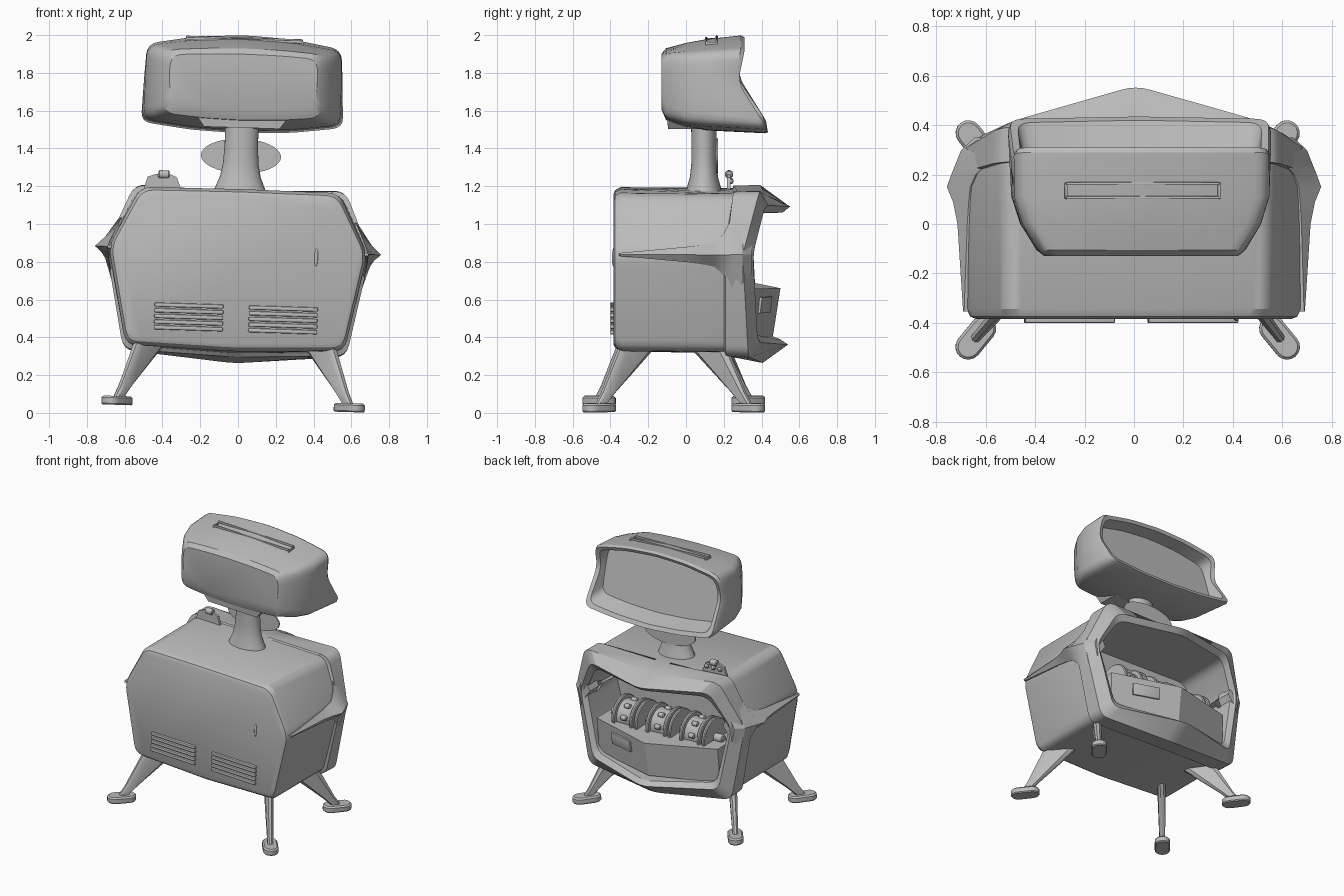
import bpy, bmesh
from math import sin, cos, pi, radians, atan2
from mathutils import Matrix, Vector

if "Cube" in bpy.data.objects:
    bpy.data.objects.remove(bpy.data.objects["Cube"])

grey = bpy.data.materials.new("plain_grey")
grey.use_nodes = True
grey.diffuse_color = (0.5, 0.5, 0.5, 1)
grey.node_tree.nodes["Principled BSDF"].inputs["Base Color"].default_value = (0.5, 0.5, 0.5, 1)

# The whole machine leans slightly to its left
PIVOT = Vector((0, 0, 0.86))
LEAN = Matrix.Translation(PIVOT) @ Matrix.Rotation(radians(1.8), 4, 'Y') @ Matrix.Translation(-PIVOT)


def finish(bm, name, angle=35):
    bmesh.ops.recalc_face_normals(bm, faces=bm.faces)
    mesh = bpy.data.meshes.new(name)
    bm.to_mesh(mesh)
    bm.free()
    mesh.materials.append(grey)
    obj = bpy.data.objects.new(name, mesh)
    bpy.context.collection.objects.link(obj)
    obj.matrix_world = LEAN
    bpy.ops.object.select_all(action='DESELECT')
    obj.select_set(True)
    bpy.context.view_layer.objects.active = obj
    bpy.ops.object.shade_smooth_by_angle(angle=radians(angle))


def loft(name, loops, angle=35):
    """Bridge equal loops of points and cap both ends."""
    bm = bmesh.new()
    rings = [[bm.verts.new(p) for p in loop] for loop in loops]
    n = len(rings[0])
    for a, b in zip(rings, rings[1:]):
        for i in range(n):
            j = (i + 1) % n
            bm.faces.new((a[i], a[j], b[j], b[i]))
    bm.faces.new(rings[0])
    bm.faces.new(rings[-1])
    finish(bm, name, angle)


def outline(half, radius, seg=4):
    """Mirror a half outline (top centre to bottom centre) and round its corners."""
    full = [Vector(p) for p in half]
    full += [Vector((-p[0], p[1], p[2])) for p in half[-2:0:-1]]
    pts = []
    for i, p in enumerate(full):
        before, after = full[i - 1] - p, full[(i + 1) % len(full)] - p
        a = p + before.normalized() * min(radius, before.length * 0.45)
        b = p + after.normalized() * min(radius, after.length * 0.45)
        for k in range(seg + 1):
            t = k / seg
            pts.append(a * (1 - t) ** 2 + p * 2 * t * (1 - t) + b * t * t)
    return pts


def arched(half):
    """Bow the top and bottom edges of a half outline outwards."""
    p = [Vector(q) for q in half]
    bow = Vector((0, 0, 0.25 * (p[0].z - p[1].z)))
    dip = Vector((0, 0, 0.25 * (p[-1].z - p[-2].z)))
    return [p[0], p[0].lerp(p[1], 0.5) + bow, *p[1:-1], p[-1].lerp(p[-2], 0.5) + dip, p[-1]]


def flat(y, *xz):
    return [(x, y, z) for x, z in xz]


def ellipse(rx, ry, z, centre, n=32):
    return [(centre[0] + rx * cos(2 * pi * i / n), centre[1] + ry * sin(2 * pi * i / n), z) for i in range(n)]


def box(name, matrix, size, bevel):
    bm = bmesh.new()
    bmesh.ops.create_cube(bm, size=1, matrix=matrix @ Matrix.Diagonal((*size, 1)))
    bmesh.ops.bevel(bm, geom=bm.edges[:], offset=bevel, segments=2, affect='EDGES', profile=0.5)
    finish(bm, name)


def drum(name, centre, radius, width, bevel=0.006):
    """Cylinder lying along x."""
    prof = [(-width / 2, radius - bevel), (-width / 2 + bevel, radius), (width / 2 - bevel, radius), (width / 2, radius - bevel)]
    x, y, z = centre
    loft(name, [[(x + dx, y + r * cos(2 * pi * i / 28), z + r * sin(2 * pi * i / 28)) for i in range(28)]
                for dx, r in prof])


# Cabinet: front cap, body, flared rear frame, open cavity
cabinet = [
    flat(-0.385, (0, 1.145), (0.5, 1.14), (0.645, 0.86), (0.555, 0.385), (0, 0.365)),
    flat(-0.375, (0, 1.17), (0.515, 1.165), (0.67, 0.86), (0.57, 0.365), (0, 0.345)),
    flat(-0.345, (0, 1.185), (0.525, 1.18), (0.685, 0.86), (0.58, 0.345), (0, 0.325)),
    [(0, 0.25, 1.175), (0.535, 0.25, 1.175), (0.69, 0.2, 0.86), (0.575, 0.2, 0.34), (0, 0.23, 0.315)],
    [(0, 0.27, 1.175), (0.56, 0.25, 1.19), (0.7, 0.21, 0.86), (0.592, 0.21, 0.32), (0, 0.25, 0.295)],
    [(0, 0.42, 1.155), (0.555, 0.39, 1.195), (0.695, 0.3, 0.86), (0.59, 0.33, 0.315), (0, 0.41, 0.262)],
    [(0, 0.56, 1.092), (0.49, 0.42, 1.115), (0.625, 0.355, 0.86), (0.52, 0.38, 0.39), (0, 0.55, 0.36)],
    [(0, 0.52, 1.06), (0.46, 0.4, 1.075), (0.59, 0.33, 0.86), (0.49, 0.36, 0.43), (0, 0.51, 0.385)],
    flat(0.0, (0, 1.06), (0.45, 1.06), (0.58, 0.86), (0.48, 0.43), (0, 0.4)),
]
loft("cabinet", [outline(h, 0.06) for h in cabinet], 28)

# Pointed side fins that hug the body and spread into the frame: (y, outer x, half height)
FIN = [(-0.355, 0.692, 0.008), (0.0, 0.715, 0.04), (0.09, 0.733, 0.052), (0.15, 0.758, 0.065),
       (0.2, 0.74, 0.11), (0.245, 0.722, 0.2), (0.3, 0.7, 0.17), (0.35, 0.645, 0.1)]
for side, label in ((1, "left"), (-1, "right")):
    loft(label + "_fin", [[(side * x, y, 0.86), (side * (min(x, 0.695) - 0.46 * h), y, 0.86 + h), (side * 0.55, y, 0.86),
                           (side * (min(x, 0.695) - 0.19 * h), y, 0.86 - h)] for y, x, h in FIN], 25)

# Head housing with recessed screen
head = [
    flat(-0.13, (0, 1.9), (0.385, 1.885), (0.395, 1.77), (0.375, 1.62), (0, 1.61)),
    flat(-0.105, (0, 1.93), (0.415, 1.91), (0.425, 1.76), (0.415, 1.575), (0, 1.55)),
    flat(0.0, (0, 1.96), (0.48, 1.92), (0.487, 1.76), (0.483, 1.55), (0, 1.515)),
    flat(0.11, (0, 1.98), (0.515, 1.93), (0.52, 1.76), (0.52, 1.54), (0, 1.495)),
    [(0, 0.29, 2.0), (0.515, 0.29, 1.94), (0.525, 0.255, 1.77), (0.535, 0.4, 1.525), (0, 0.42, 1.48)],
    [(0, 0.31, 1.99), (0.505, 0.31, 1.93), (0.515, 0.275, 1.77), (0.525, 0.425, 1.53), (0, 0.435, 1.485)],
    [(0, 0.3, 1.968), (0.48, 0.3, 1.91), (0.485, 0.265, 1.77), (0.495, 0.41, 1.555), (0, 0.42, 1.513)],
    [(0, 0.2, 1.955), (0.465, 0.2, 1.895), (0.47, 0.237, 1.77), (0.475, 0.28, 1.585), (0, 0.285, 1.545)],
]
loft("head", [outline(arched(h), 0.06) for h in head], 30)

# Slot lip on the head and plate under its brow
for y, z in ((0.107, 1.973), (0.163, 1.98)):
    box("slot_lip", Matrix.Translation((0, y, z)), (0.62, 0.012, 0.016), 0.004)
for x in (-0.31, 0.31):
    box("slot_end", Matrix.Translation((x, 0.135, 1.965)), (0.012, 0.066, 0.02), 0.004)
loft("brow_plate", [[(-w, y, z), (w, y, z), (w, 0.1, z), (-w, 0.1, z)]
                    for w, y, z in ((0.2, -0.095, 1.51), (0.24, -0.1, 1.565))])

# Flared neck and the oval plate behind it
NECK = [(1.17, 0.14, 0.095), (1.2, 0.128, 0.088), (1.25, 0.108, 0.074), (1.32, 0.094, 0.067),
        (1.42, 0.088, 0.066), (1.53, 0.09, 0.068)]
loft("neck", [ellipse(rx, ry, z, (0, 0.095)) for z, rx, ry in NECK])
loft("oval_plate", [[(x, y, 1.36 + v) for x, v, _ in ellipse(0.212, 0.092, 0, (0, 0), 40)] for y in (0.16, 0.17)])

# Button bracket on top
loft("bracket", [[(-0.41 + dx, y, z) for dx, z in ((-0.1, 1.17), (-0.08, 1.235), (-0.04, 1.25), (0.045, 1.25),
                                                 (0.075, 1.235), (0.1, 1.17))] for y in (0.218, 0.235)])
drum("bracket_knob", (-0.405, 0.228, 1.25), 0.022, 0.06)
for dx in (-0.055, 0, 0.055):
    drum("bracket_button", (-0.405 + dx, 0.238, 1.215), 0.014, 0.03)

# Splayed legs with capsule feet
for sx in (-1, 1):
    for end, top_y, foot_y in (("front", -0.26, -0.46), ("rear", 0.12, 0.33)):
        top, foot = Vector((sx * 0.45, top_y, 0.36)), Vector((sx * 0.615, foot_y, 0.05))
        along = Vector((foot.x - top.x, foot.y - top.y, 0)).normalized()
        across = Vector((-along.y, along.x, 0))
        label = end + ("_left" if sx > 0 else "_right")
        loft(label + "_leg", [[c + along * w * a + across * t * b for a, b in ((-1, -.4), (-.7, -1), (.7, -1), (1, -.4),
                                                                             (1, .4), (.7, 1), (-.7, 1), (-1, .4))]
                              for c, w, t in ((top, 0.12, 0.028), (top.lerp(foot, 0.75), 0.044, 0.021), (foot, 0.03, 0.018))])
        heading = atan2(along.y, along.x)
        loops = []
        for z, r in ((0.023, 0.046), (0.03, 0.052), (0.06, 0.052), (0.07, 0.042)):
            loops.append([foot + Vector((0, 0, z - foot.z)) + along * (0.048 if i < 9 else -0.048)
                          + Vector((cos(heading + a), sin(heading + a), 0)) * r
                          for i in range(18) for a in [-pi / 2 + pi * (i if i < 9 else i - 1) / 8]])
        loft(label + "_foot", loops)

# Louvred vents on the front
for x in (-0.25, 0.25):
    for k in range(5):
        box("vent_slat", Matrix.Translation((x, -0.388, 0.44 + k * 0.03)), (0.365, 0.026, 0.022), 0.006)

# Small lock bump on the front face
bm = bmesh.new()
bmesh.ops.create_uvsphere(bm, u_segments=16, v_segments=10, radius=1,
                          matrix=Matrix.Translation((0.415, -0.383, 0.835)) @ Matrix.Diagonal((0.01, 0.009, 0.05, 1)))
finish(bm, "lock_bump")

# Pointed tray inside the opening, with a small panel on its left slope
loft("tray", [[(-0.5, 0.02, z), (-0.5, ys, z), (0, yc, z - 0.015), (0.5, ys, z), (0.5, 0.02, z)]
              for z, ys, yc in ((0.42, 0.33, 0.46), (0.675, 0.35, 0.5))], 20)
tilt = Matrix.Rotation(radians(-16), 4, 'Z') @ Matrix.Rotation(radians(-6.5), 4, 'X')
box("tray_panel", Matrix.Translation((0.25, 0.419, 0.58)) @ tilt, (0.2, 0.014, 0.085), 0.002)

# Row of reels with flanges and studs
AXIS_Y, AXIS_Z = 0.215, 0.69
drum("axle", (0, AXIS_Y, AXIS_Z), 0.03, 0.92)
for x in (-0.28, 0, 0.28):
    drum("reel", (x, AXIS_Y, AXIS_Z), 0.11, 0.16)
    for dx in (-0.1, -0.06, 0.085):
        drum("reel_flange", (x + dx, AXIS_Y, AXIS_Z), 0.14, 0.024)
    for k in range(8):
        a = k * pi / 4 + 0.2
        drum("reel_stud", (x + 0.01, AXIS_Y + 0.11 * cos(a), AXIS_Z + 0.11 * sin(a)), 0.018, 0.05)
